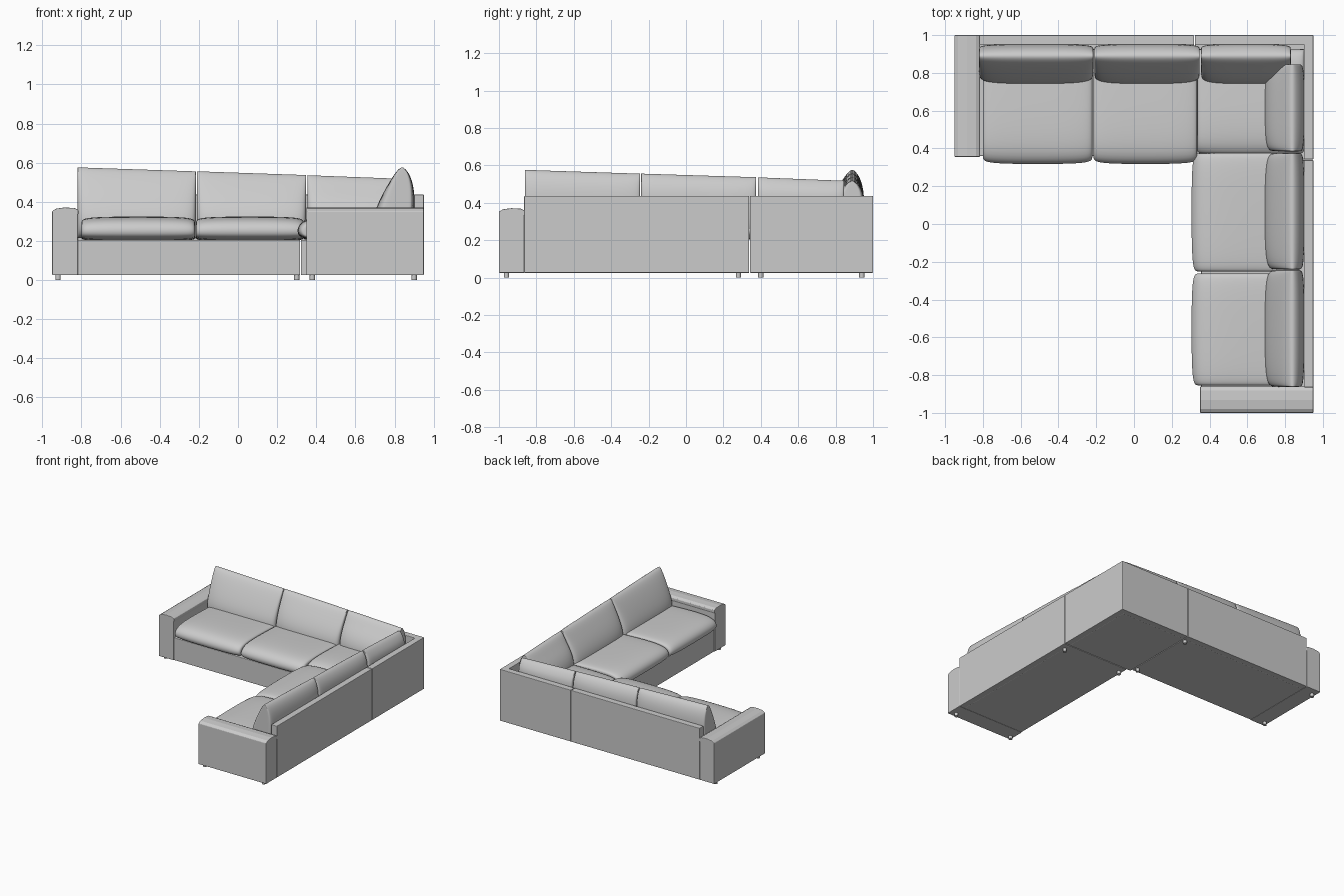
import bpy, bmesh
from mathutils import Vector

cube = bpy.data.objects.get("Cube")
if cube:
    bpy.data.objects.remove(cube)

fabric = bpy.data.materials.new("grey_fabric")
fabric.use_nodes = True
GREY = (0.6, 0.6, 0.6, 1)
fabric.diffuse_color = GREY
fabric.node_tree.nodes["Principled BSDF"].inputs["Base Color"].default_value = GREY


def along_back(s, d, z):
    return Vector((s, d, z))


def along_side(s, d, z):
    # the side run is the back run turned around the corner
    return Vector((d - 0.05, s, z))


def loft(name, rings, bevel=0, subdiv=0):
    """Skin a list of equal closed rings and cap both ends."""
    bm = bmesh.new()
    rows = [[bm.verts.new(p) for p in ring] for ring in rings]
    n = len(rows[0])
    for a, b in zip(rows, rows[1:]):
        for i in range(n):
            j = (i + 1) % n
            bm.faces.new((a[i], a[j], b[j], b[i]))
    bm.faces.new(rows[0])
    bm.faces.new(rows[-1])
    bmesh.ops.recalc_face_normals(bm, faces=bm.faces)
    mesh = bpy.data.meshes.new(name)
    bm.to_mesh(mesh)
    bm.free()
    mesh.materials.append(fabric)
    obj = bpy.data.objects.new(name, mesh)
    bpy.context.collection.objects.link(obj)
    if bevel:
        mod = obj.modifiers.new("Bevel", 'BEVEL')
        mod.width = bevel
        mod.segments = 2
        mod.limit_method = 'ANGLE'
    if subdiv:
        mod = obj.modifiers.new("Subdivision", 'SUBSURF')
        mod.levels = mod.render_levels = subdiv
        mesh.shade_smooth()
    return obj


def block(name, x0, x1, y0, y1, z0, z1):
    corners = ((x0, y0), (x1, y0), (x1, y1), (x0, y1))
    return loft(name, [[(x, y, z) for x, y in corners] for z in (z0, z1)], bevel=0.004)


# Cushion rows: position from the end, and how far the row is pinched
ENDS = ((0, 2.2), (0, 1), (0.012, 0.6), (0.06, 0.25), (0.2, 0.05), (0.4, 0))
ROWS = ENDS + tuple((1 - t, k) for t, k in reversed(ENDS))


def cushion(name, place, s0, s1, profile, centre, pinch, drop=0):
    rings = []
    for t, k in ROWS:
        ring = []
        for d, z in profile:
            z -= drop * t * max(0, (z - 0.2) / 0.37)
            d = centre[0] + (d - centre[0]) * (1 - k * pinch[0])
            z = centre[1] + (z - centre[1]) * (1 - k * pinch[1])
            ring.append(place(s0 + (s1 - s0) * t, d, z))
        rings.append(ring)
    return loft(name, rings, subdiv=2)


def seat_cushion(name, place, s0, s1, front):
    profile = [(front + 0.03, 0.2), (front - 0.004, 0.235), (front, 0.28),
               (front + 0.05, 0.32), (front + 0.2, 0.328), (0.8, 0.315),
               (0.93, 0.31), (0.94, 0.2), (0.7, 0.2)]
    cushion(name, place, s0, s1, profile, (0.9, 0.24), (0.05, 0.28))


def back_cushion(name, place, s0, s1, top, drop):
    profile = [(0.76, 0.21), (0.73, 0.3), (0.765, 0.4), (0.825, top - 0.06),
               (0.87, top + 0.004), (0.9, top + 0.008), (0.935, top - 0.035),
               (0.955, 0.45), (0.95, 0.32), (0.92, 0.21)]
    cushion(name, place, s0, s1, profile, (0.89, 0.35), (0.3, 0.0), drop)


def arm(name, place, s0, s1, d0, d1):
    # slightly crowned top, with a soft lip over the inner face
    w = s1 - s0
    profile = [(s0, 0.025), (s0, 0.352), (s0 + w * 0.15, 0.365), (s0 + w * 0.5, 0.371),
               (s0 + w * 0.88, 0.368), (s1 + 0.004, 0.358), (s1 + 0.004, 0.34), (s1, 0.33),
               (s1, 0.025)]
    obj = loft(name, [[place(s, d, z) for s, z in profile] for d in (d0, d1)], bevel=0.004)
    return obj


# Frame: bases and back panels
BOTTOM, DECK, BACK = 0.025, 0.205, 0.437
block("back_run_base", -0.82, 0.318, 0.36, 0.955, BOTTOM, DECK)
block("back_run_panel", -0.82, 0.318, 0.95, 1.0, BOTTOM, BACK)
block("corner_base", 0.322, 0.905, 0.342, 0.955, BOTTOM, DECK)
block("corner_back_panel", 0.322, 0.95, 0.95, 1.0, BOTTOM, BACK)
block("corner_side_panel", 0.9, 0.95, 0.342, 0.999, BOTTOM, BACK)
block("side_run_base", 0.355, 0.905, -0.865, 0.338, BOTTOM, DECK)
block("side_run_panel", 0.9, 0.95, -0.865, 0.338, BOTTOM, BACK)

# Arms
arm("back_run_arm", along_back, -0.95, -0.82, 0.355, 1.0)
arm("side_run_arm", along_side, -1.0, -0.865, 0.4, 1.0)

# Seat cushions
seat_cushion("back_run_seat_outer", along_back, -0.8, -0.22, 0.318)
seat_cushion("back_run_seat_inner", along_back, -0.215, 0.335, 0.318)
seat_cushion("corner_seat", along_back, 0.335, 0.9, 0.36)
seat_cushion("side_run_seat_outer", along_side, -0.855, -0.262, 0.355)
seat_cushion("side_run_seat_inner", along_side, -0.252, 0.375, 0.355)

# Back cushions, each run lower toward the corner
for run, place, spans in (
        ("back_run", along_back, ((-0.82, -0.215), (-0.21, 0.348), (0.355, 0.83))),
        ("side_run", along_side, ((-0.862, -0.245), (-0.24, 0.375), (0.385, 0.845)))):
    tops = (("outer", 0.572), ("inner", 0.552), ("corner", 0.532))
    for (s0, s1), (label, top) in zip(spans, tops):
        back_cushion(f"{run}_back_cushion_{label}", place, s0, s1, top, 0.02)

# Feet
feet = [(x, y) for x in (-0.92, 0.3) for y in (0.4, 0.94)]
feet += [(x, y) for x in (0.38, 0.9) for y in (-0.96, 0.28)]
for i, (x, y) in enumerate(feet):
    bpy.ops.mesh.primitive_cylinder_add(vertices=16, radius=0.014, depth=0.03,
                                        location=(x, y, 0.015))
    foot = bpy.context.object
    foot.name = f"foot_{i + 1}"
    foot.data.materials.append(fabric)
    bpy.ops.object.shade_smooth_by_angle()
